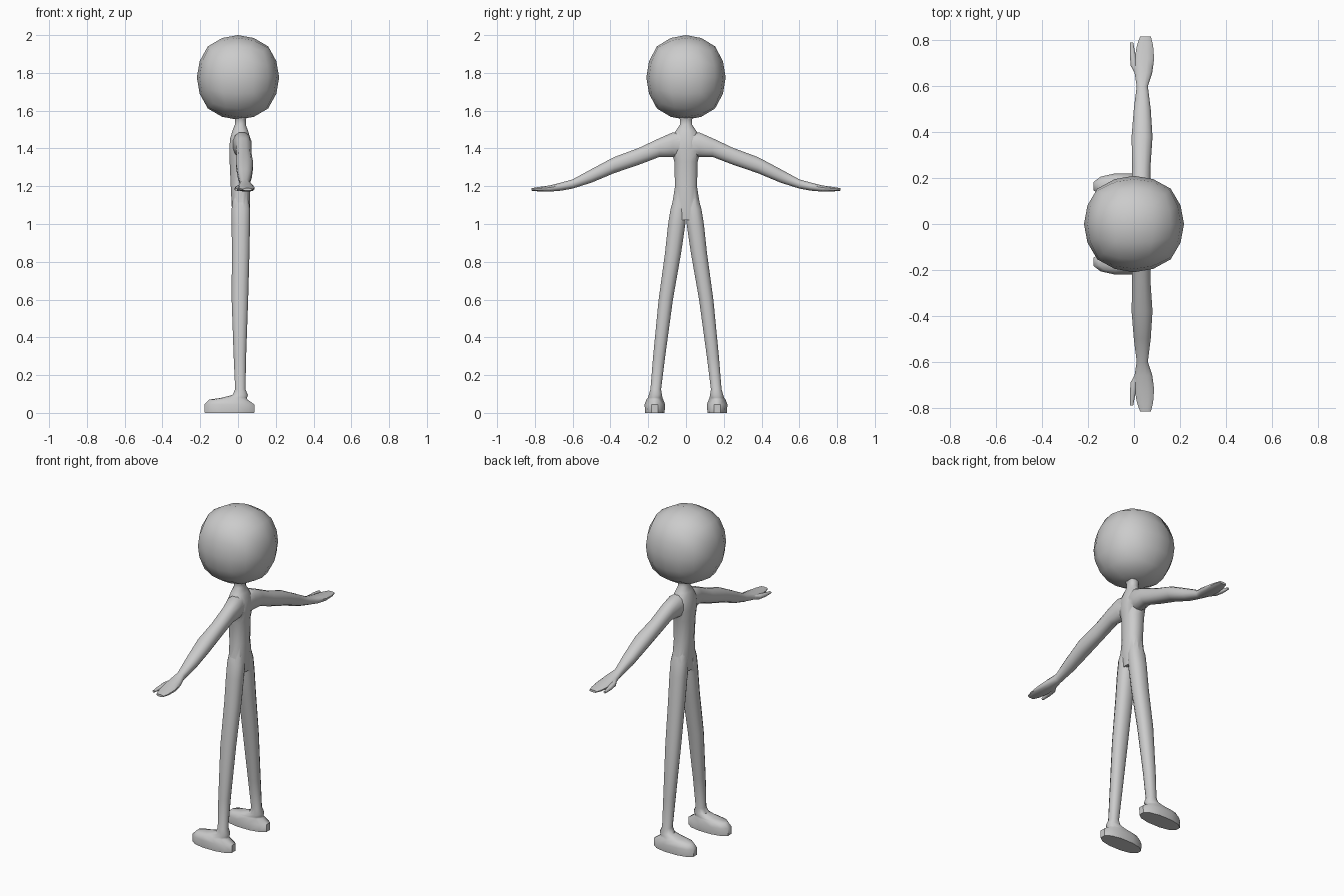
import bpy, bmesh, math
from mathutils import Vector


def finish(bm, name, angle=50):
    bmesh.ops.recalc_face_normals(bm, faces=bm.faces)
    mesh = bpy.data.meshes.new(name)
    bm.to_mesh(mesh)
    bm.free()
    ob = bpy.data.objects.new(name, mesh)
    bpy.context.collection.objects.link(ob)
    smooth(ob, angle)
    return ob


def smooth(ob, angle):
    bpy.ops.object.select_all(action='DESELECT')
    ob.select_set(True)
    bpy.context.view_layer.objects.active = ob
    bpy.ops.object.shade_smooth_by_angle(angle=math.radians(angle))


def loft(name, rings, axis='z', side=1, n=12, power=2.3):
    """Skin rings (position, centre x, centre v, half x, half v) along z or y."""
    bm = bmesh.new()
    loops = []
    for p, cx, cv, rx, rv in rings:
        loop = []
        for i in range(n):
            a = 2 * math.pi * (i + 0.5) / n
            c, s = math.cos(a), math.sin(a)
            x = cx + rx * math.copysign(abs(c) ** (2 / power), c)
            v = cv + rv * math.copysign(abs(s) ** (2 / power), s)
            co = (x, side * v, p) if axis == 'z' else (x, side * p, v)
            loop.append(bm.verts.new(co))
        loops.append(loop)
    for a, b in zip(loops, loops[1:]):
        for i in range(n):
            j = (i + 1) % n
            bm.faces.new((a[i], a[j], b[j], b[i]))
    bm.faces.new(loops[0])
    bm.faces.new(loops[-1])
    return finish(bm, name)


# Head: rounded cube
bm = bmesh.new()
bmesh.ops.create_cube(bm, size=2)
bmesh.ops.subdivide_edges(bm, edges=bm.edges[:], cuts=3, use_grid_fill=True)
for v in bm.verts:
    q = Vector([math.tan(c * math.pi / 4) for c in v.co])
    q = q.normalized().lerp(q, 0.09)
    v.co = (q.x * 0.218, q.y * 0.21, 1.776 + q.z * 0.224)
finish(bm, "head", 80)

# Torso and neck
body = loft("body", [
    (1.02, 0.015, 0, 0.045, 0.05), (1.10, 0.015, 0, 0.05, 0.076),
    (1.20, 0.012, 0, 0.052, 0.060), (1.33, 0.010, 0, 0.056, 0.064),
    (1.39, 0.012, 0, 0.060, 0.080), (1.45, 0.012, 0, 0.056, 0.080),
    (1.495, 0.012, 0, 0.042, 0.055), (1.525, 0.012, 0, 0.030, 0.034),
    (1.555, 0.012, 0, 0.030, 0.034), (1.59, 0.012, 0, 0.050, 0.050)])

# Leg with foot, rising from the flat sole
LEG = [(0.0, -0.045, 0.165, 0.135, 0.053), (0.045, -0.045, 0.165, 0.136, 0.056),
       (0.070, -0.052, 0.165, 0.105, 0.046), (0.080, -0.020, 0.163, 0.070, 0.040),
       (0.095, 0.012, 0.162, 0.042, 0.036), (0.125, 0.012, 0.160, 0.028, 0.029),
       (0.30, 0.010, 0.142, 0.034, 0.033), (0.60, 0.010, 0.107, 0.045, 0.039),
       (0.85, 0.014, 0.068, 0.048, 0.044), (1.00, 0.015, 0.049, 0.050, 0.047),
       (1.08, 0.015, 0.040, 0.050, 0.043), (1.15, 0.014, 0.030, 0.040, 0.032)]

# Arm with flattened hand
ARM = [(0.01, 0.018, 1.42, 0.045, 0.055), (0.07, 0.022, 1.42, 0.050, 0.067),
       (0.14, 0.030, 1.405, 0.042, 0.051), (0.25, 0.032, 1.358, 0.041, 0.046),
       (0.38, 0.035, 1.312, 0.047, 0.044), (0.50, 0.036, 1.255, 0.038, 0.037),
       (0.60, 0.036, 1.212, 0.025, 0.025), (0.66, 0.041, 1.198, 0.040, 0.022),
       (0.72, 0.045, 1.188, 0.044, 0.017), (0.78, 0.048, 1.184, 0.036, 0.012),
       (0.817, 0.050, 1.183, 0.024, 0.007)]
THUMB = [(0.63, 0.030, 1.200, 0.012, 0.012), (0.69, 0.002, 1.190, 0.018, 0.014),
         (0.74, -0.006, 1.185, 0.013, 0.012), (0.79, -0.010, 1.182, 0.007, 0.007)]

# Fuse both sides into the body
for side in (1, -1):
    for part in (loft("leg", LEG, 'z', side), loft("arm", ARM, 'y', side),
                 loft("thumb", THUMB, 'y', side, 8)):
        mod = body.modifiers.new("join", 'BOOLEAN')
        mod.operation = 'UNION'
        mod.solver = 'EXACT'
        mod.object = part
        bpy.context.view_layer.objects.active = body
        bpy.ops.object.modifier_apply(modifier=mod.name)
        bpy.data.objects.remove(part)
smooth(body, 55)
